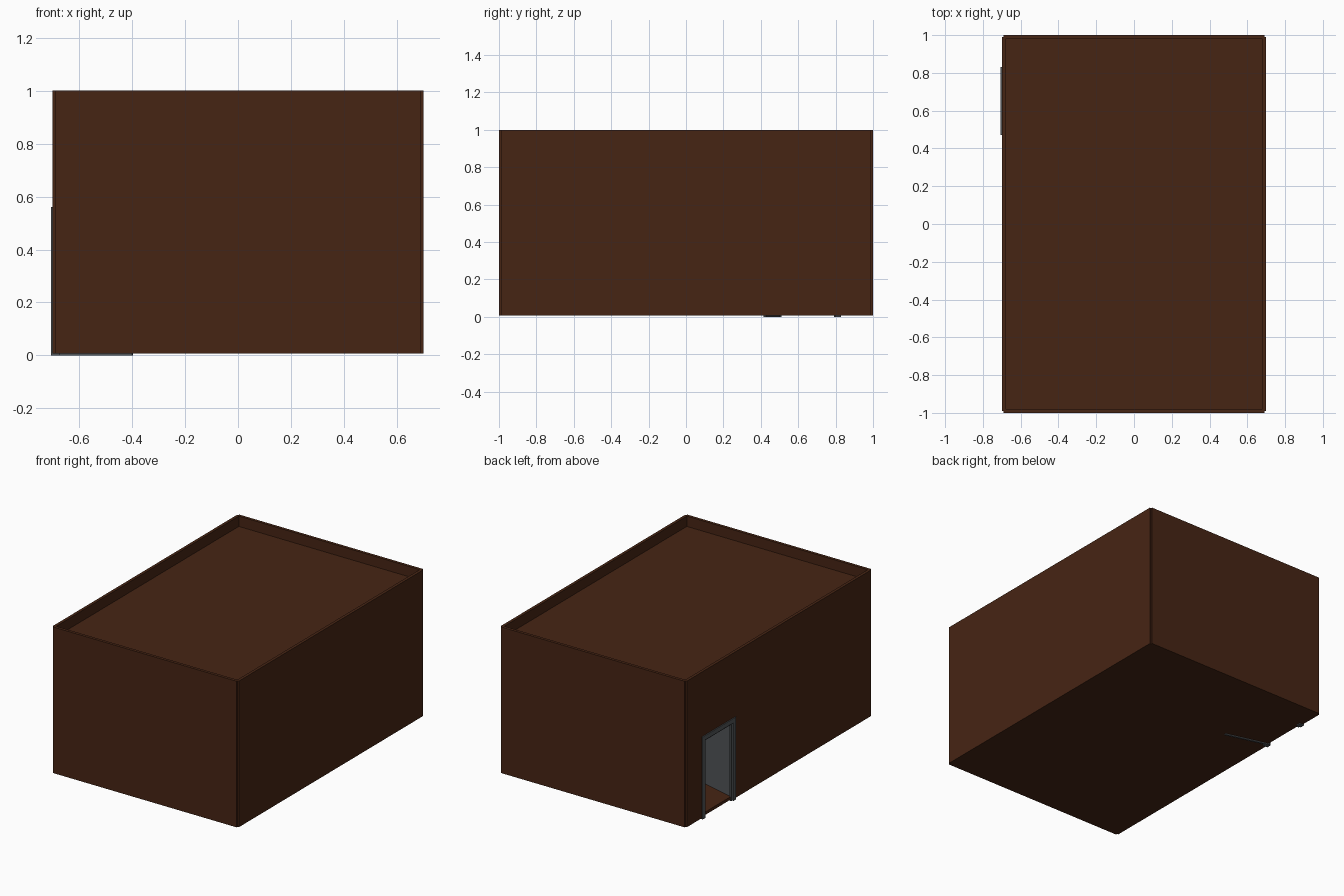
import bpy, bmesh, math
from mathutils import Matrix

if "Cube" in bpy.data.objects:
    bpy.data.objects.remove(bpy.data.objects["Cube"])


def material(name, rgb):
    m = bpy.data.materials.new(name)
    m.diffuse_color = (*rgb, 1)
    m.use_nodes = True
    m.node_tree.nodes["Principled BSDF"].inputs["Base Color"].default_value = m.diffuse_color
    return m


BROWN = material("brown", (0.062, 0.018, 0.007))
GREY = material("dark_grey", (0.085, 0.092, 0.098))


def finish(bm, name, mat):
    bmesh.ops.recalc_face_normals(bm, faces=bm.faces)
    me = bpy.data.meshes.new(name)
    bm.to_mesh(me)
    bm.free()
    me.materials.append(mat)
    ob = bpy.data.objects.new(name, me)
    bpy.context.collection.objects.link(ob)
    return ob


def box(name, lo, hi, mat):
    bm = bmesh.new()
    size = [b - a for a, b in zip(lo, hi)]
    mid = [(a + b) / 2 for a, b in zip(lo, hi)]
    bmesh.ops.create_cube(bm, size=1, matrix=Matrix.Translation(mid) @ Matrix.Diagonal((*size, 1)))
    return finish(bm, name, mat)


def panel(name, outline, x0, x1, mat):
    """Extrude a (y, z) outline from x0 to x1."""
    bm = bmesh.new()
    face = bm.faces.new([bm.verts.new((x0, y, z)) for y, z in outline])
    new = bmesh.ops.extrude_face_region(bm, geom=[face])["geom"]
    bmesh.ops.translate(bm, vec=(x1 - x0, 0, 0),
                        verts=[v for v in new if isinstance(v, bmesh.types.BMVert)])
    return finish(bm, name, mat)


def arch(y0, y1, top, width, z0=0.0):
    """Square-headed doorway outline: outer size minus a border width."""
    a, b, t = y0 + width, y1 - width, top - width
    return [(y0, z0), (y0, top), (y1, top), (y1, z0), (b, z0), (b, t), (a, t), (a, z0)]


BASE = 0.007

# walls, overlapping at the corners with a small notch
for name, s in (("front_wall", -1), ("back_wall", 1)):
    box(name, (-0.69, s * 0.99 - 0.01, BASE), (0.69, s * 0.99 + 0.01, 1), BROWN)
box("right_wall", (0.68, -0.99, BASE), (0.70, 0.99, 1), BROWN)
panel("left_wall", [(-0.99, BASE), (-0.99, 1), (0.99, 1), (0.99, BASE),
                    (0.815, BASE), (0.815, 0.545), (0.485, 0.545), (0.485, BASE)],
      -0.70, -0.68, BROWN)

# floor and recessed roof
box("floor", (-0.69, -0.99, BASE), (0.69, 0.99, BASE + 0.02), BROWN)
box("roof", (-0.69, -0.99, 0.91), (0.69, 0.99, 0.93), BROWN)

# door frame around the opening, with an inner stop
panel("door_frame", arch(0.47, 0.83, 0.56, 0.03), -0.707, -0.673, GREY)
panel("door_stop", arch(0.49, 0.81, 0.54, 0.02), -0.697, -0.685, GREY)

# door leaf swung inward past square
door = box("door", (0, -0.014, 0), (0.29, 0, 0.528), GREY)
door.location = (-0.677, 0.502, 0)
door.rotation_euler.z = -math.radians(15)
